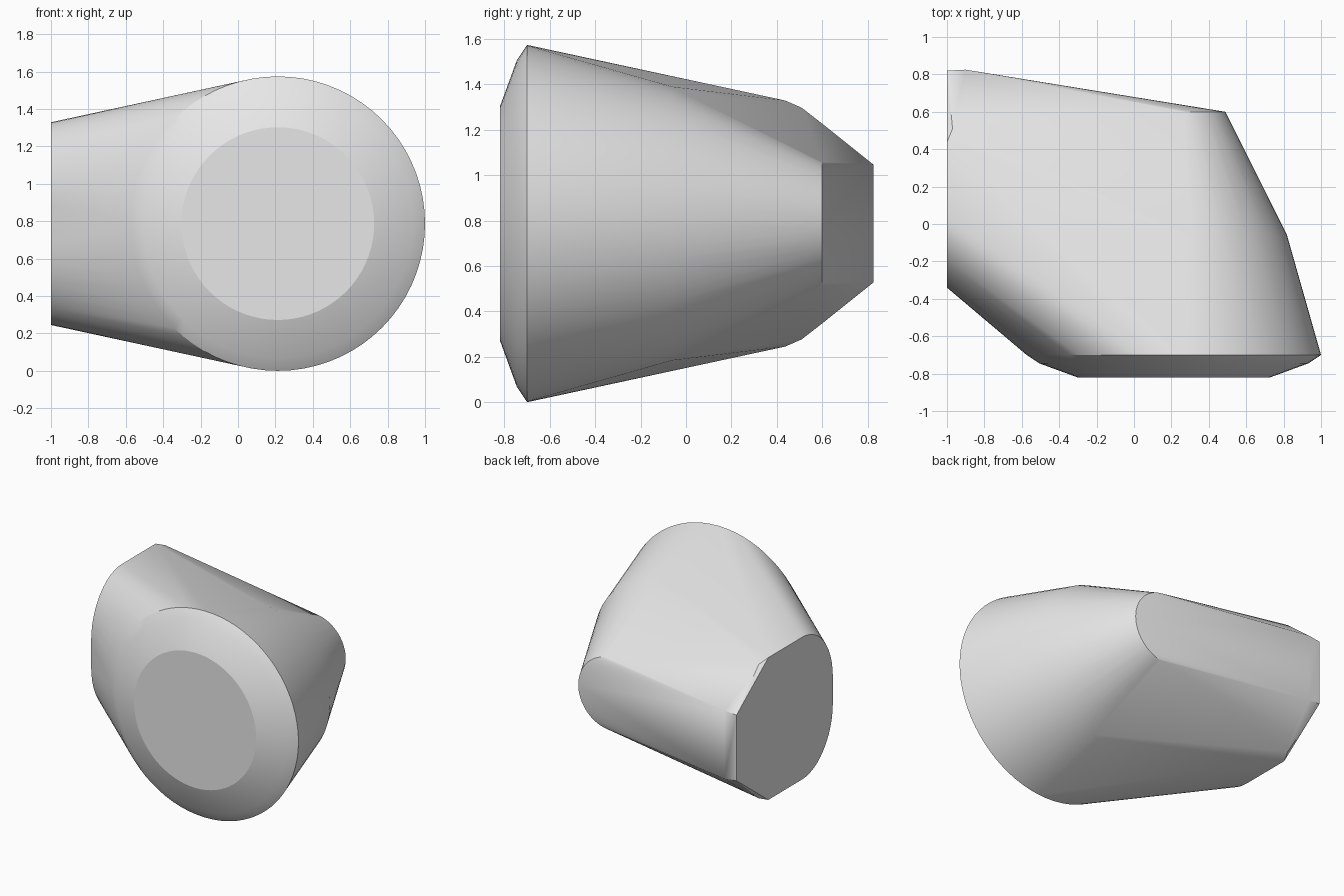
import bpy, bmesh, math

cube = bpy.data.objects.get("Cube")
if cube:
    bpy.data.objects.remove(cube, do_unlink=True)

AXIS_X, AXIS_Z = 0.213, 0.787   # shared axis of the round knob
SEGMENTS = 72

# Round body: (y, radius) rings from the front cap to the back cap
rings = [(-0.82, 0.515), (-0.745, 0.72), (-0.70, 0.787), (-0.06, 0.605), (0.60, 0.275)]

# Flat side end: (x, y, half height) pairs, mirrored above and below the axis
side_end = [(-1, 0.82, 0.25), (-1, 0.437, 0.542), (-1, 0.03, 0.542),
            (-0.9, 0.825, 0.26), (-0.92, 0.60, 0.44), (-0.97, 0.51, 0.51)]

# Rounded front edge of the side end
for i in range(13):
    a = math.radians(7.5 * i)
    side_end.append((-1, 0.03 - 0.37 * math.sin(a), 0.10 + 0.442 * math.cos(a)))

bm = bmesh.new()
for y, r in rings:
    for i in range(SEGMENTS):
        a = math.tau * i / SEGMENTS
        bm.verts.new((AXIS_X + r * math.cos(a), y, AXIS_Z + r * math.sin(a)))
for x, y, h in side_end:
    for side in (1, -1):
        bm.verts.new((x, y, AXIS_Z + side * h))

# Wrap everything in one tight skin and drop the points inside it
hull = bmesh.ops.convex_hull(bm, input=bm.verts[:])
inner = {g for g in hull["geom_interior"] + hull["geom_unused"]
         if isinstance(g, bmesh.types.BMVert)}
bmesh.ops.delete(bm, geom=list(inner), context="VERTS")
bmesh.ops.dissolve_limit(bm, angle_limit=math.radians(0.4),
                         verts=bm.verts[:], edges=bm.edges[:])
bmesh.ops.recalc_face_normals(bm, faces=bm.faces[:])

mesh = bpy.data.meshes.new("wedge_body")
bm.to_mesh(mesh)
bm.free()
body = bpy.data.objects.new("wedge_body", mesh)
bpy.context.collection.objects.link(body)

# Plain grey finish
grey = bpy.data.materials.new("light_grey")
grey.use_nodes = True
color = (0.8, 0.8, 0.8, 1)
grey.diffuse_color = color
grey.node_tree.nodes["Principled BSDF"].inputs["Base Color"].default_value = color
mesh.materials.append(grey)

bpy.ops.object.select_all(action="DESELECT")
body.select_set(True)
bpy.context.view_layer.objects.active = body
bpy.ops.object.shade_smooth_by_angle(angle=math.radians(18))
